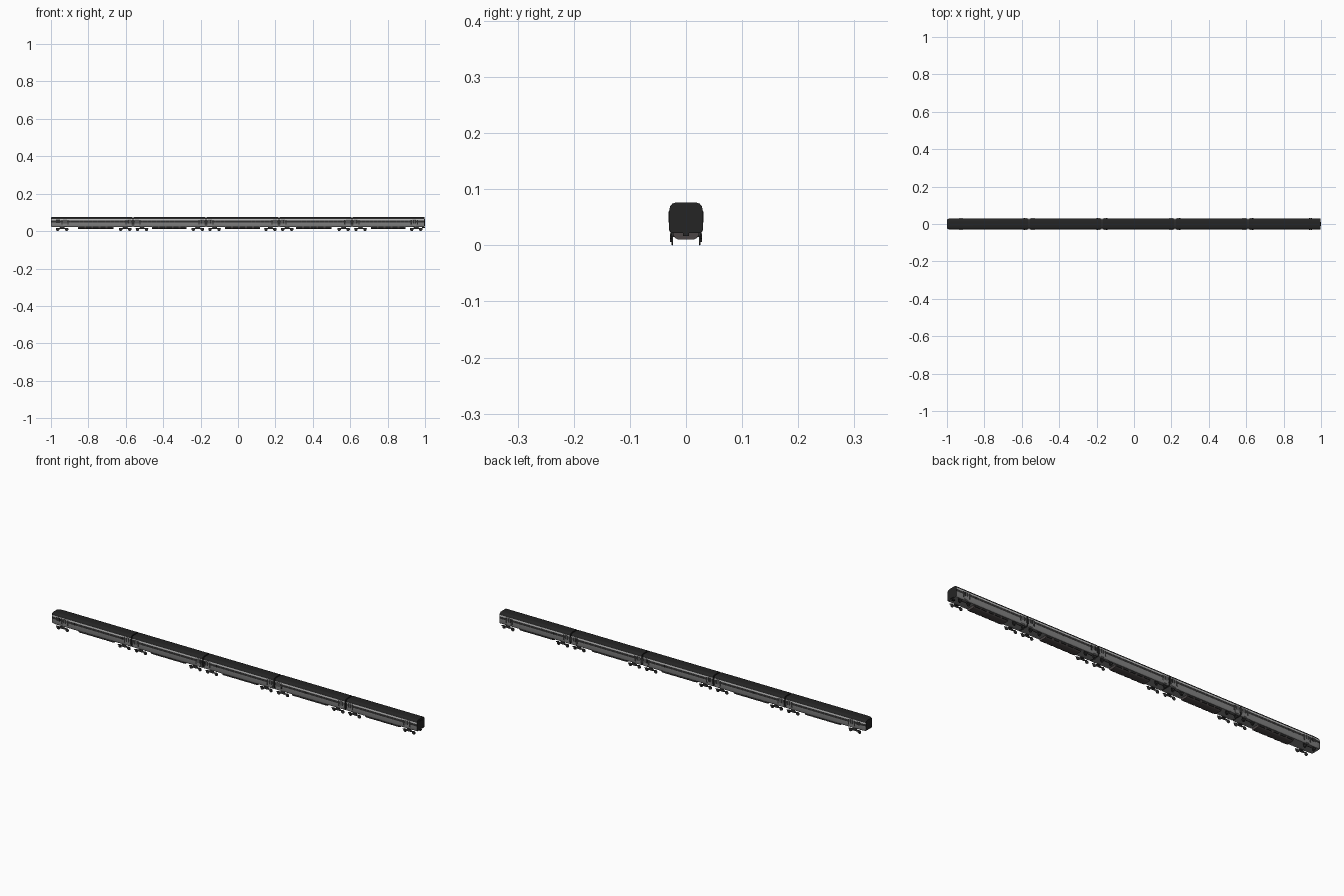
import bpy, bmesh, math

if "Cube" in bpy.data.objects:
    bpy.data.objects.remove(bpy.data.objects["Cube"])

def material(name, v, tint=0.0):
    m = bpy.data.materials.new(name)
    m.diffuse_color = (v + tint, v, v, 1)
    m.use_nodes = True
    m.node_tree.nodes["Principled BSDF"].inputs["Base Color"].default_value = m.diffuse_color
    return m

ROOF = material("roof_dark", 0.018)
GREY = material("body_grey", 0.22)
LIGHT = material("stripe_light", 0.5)
GLASS = material("window_dark", 0.03)
UNDER = material("underframe", 0.06, 0.01)
STEEL = material("running_gear", 0.03)

def finish(bm, name, mats, smooth=False):
    bmesh.ops.recalc_face_normals(bm, faces=bm.faces)
    me = bpy.data.meshes.new(name)
    bm.to_mesh(me)
    bm.free()
    ob = bpy.data.objects.new(name, me)
    bpy.context.collection.objects.link(ob)
    for m in mats:
        me.materials.append(m)
    if smooth:
        bpy.ops.object.select_all(action='DESELECT')
        ob.select_set(True)
        bpy.context.view_layer.objects.active = ob
        bpy.ops.object.shade_smooth_by_angle(angle=math.radians(35))
    return ob

def loft(name, half, sections, seg_mats, mats, cap):
    """Mirror a half profile and loft it through (x, width scale, height scale)."""
    pts = half + [(-y, z) for y, z in reversed(half)]
    segs = seg_mats + [seg_mats[-1]] + seg_mats[::-1] + [seg_mats[0]]
    bm = bmesh.new()
    rings = [[bm.verts.new((x, y * sy, 0.042 + (z - 0.042) * sz)) for y, z in pts]
             for x, sy, sz in sections]
    n = len(pts)
    for a, b in zip(rings, rings[1:]):
        for i in range(n):
            j = (i + 1) % n
            f = bm.faces.new((a[i], a[j], b[j], b[i]))
            f.material_index = segs[i]
    for r in (rings[0], rings[-1]):
        bm.faces.new(r).material_index = cap
    return finish(bm, name, mats, True)

def add_box(bm, x0, x1, y0, y1, z0, z1):
    r = bmesh.ops.create_cube(bm, size=1)
    for v in r['verts']:
        v.co = (x0 + (v.co.x + .5) * (x1 - x0), y0 + (v.co.y + .5) * (y1 - y0),
                z0 + (v.co.z + .5) * (z1 - z0))

def add_prism(bm, outline, y0, y1):
    a = [bm.verts.new((x, y0, z)) for x, z in outline]
    b = [bm.verts.new((x, y1, z)) for x, z in outline]
    n = len(a)
    bm.faces.new(a)
    bm.faces.new(b[::-1])
    for i in range(n):
        bm.faces.new((a[i], b[i], b[(i + 1) % n], a[(i + 1) % n]))

# half cross-section of a carriage, floor to roof crown
BODY = [(0.026, 0.022), (0.0285, 0.0245), (0.0298, 0.03), (0.0302, 0.047),
        (0.0302, 0.058), (0.0296, 0.065), (0.0278, 0.0705), (0.0245, 0.0742),
        (0.019, 0.0761), (0.010, 0.0766)]
BODY_MATS = [0, 0, 0, 2, 1, 3, 3, 3, 3]
POD = [(0.014, 0.0105), (0.019, 0.0125), (0.022, 0.017), (0.0225, 0.0225)]

def bogie(cx, name):
    bm = bmesh.new()
    frame = [(-.034, .013), (-.026, .011), (-.018, .0135), (-.012, .010), (.012, .010),
             (.018, .0135), (.026, .011), (.034, .013), (.034, .0165), (.014, .0175),
             (.011, .0215), (-.011, .0215), (-.014, .0175), (-.034, .0165)]
    outline = [(cx + x, z) for x, z in frame]
    for s in (-1, 1):
        add_prism(bm, outline, s * 0.0262, s * 0.0282)
        # spring and axle boxes, bolster pad up to the floor
        add_box(bm, cx - .008, cx + .008, s * .022, s * .0275, .017, .024)
        for w in (-.024, .024):
            add_box(bm, cx + w - .004, cx + w + .004, s * .0262, s * .0288, .006, .0145)
    finish(bm, name + "_frame", [STEEL])
    # wheels
    bm = bmesh.new()
    for s in (-1, 1):
        for w in (-.024, .024):
            for rad, y0, y1 in ((.0082, .0242, .0262), (.0088, .0234, .0242)):
                ring = [(cx + w + rad * math.cos(a * math.tau / 20),
                         .0088 + rad * math.sin(a * math.tau / 20)) for a in range(20)]
                add_prism(bm, ring, s * y0, s * y1)
    finish(bm, name + "_wheels", [STEEL], True)

joints = [-1.0, -0.561, -0.171, 0.219, 0.609, 1.0]
bogies = [(-.94, -.603), (-.513, -.215), (-.125, .173), (.263, .565), (.655, .953)]
pods = [(-.855, -.665), (-.46, -.275), (-.07, .118), (.31, .50), (.71, .895)]

for i in range(5):
    tag = "car_%d" % (i + 1)
    a = joints[i] + (0.003 if i else 0)
    b = joints[i + 1] - (0.003 if i < 4 else 0.002)
    # body shell, with a rounded cab nose on the leading car
    start = [(a, 1, 1)]
    if i == 0:
        start = [(-1, .80, .88), (-.997, .88, .95), (-.989, .95, .985), (-.975, 1, 1)]
    loft(tag + "_body", BODY, start + [(b, 1, 1)], BODY_MATS,
         [GREY, LIGHT, GLASS, ROOF], 3)

    # window posts, doors and door glass on both sides
    posts, doors, glass = bmesh.new(), bmesh.new(), bmesh.new()
    lo, hi = bogies[i]
    n = 12
    door_x = [a + 0.075 if i == 0 else a + 0.018, b - 0.018 if i < 4 else b - 0.055]
    w0, w1 = door_x[0] + .03, door_x[1] - .03
    for s in (-1, 1):
        for k in range(n + 1):
            x = w0 + (w1 - w0) * k / n
            add_box(posts, x - .0012, x + .0012, s * .0298, s * .0304, .047, .058)
        for x in door_x:
            add_box(doors, x - .010, x + .010, s * .0290, s * .0306, .025, .0625)
            for d in (-.0048, .0048):
                add_box(glass, x + d - .0032, x + d + .0032, s * .0300, s * .0309, .041, .060)
            for d in (-.0165, .0165):
                add_box(glass, x + d - .0035, x + d + .0035, s * .0290, s * .0305, .034, .0605)
    finish(posts, tag + "_window_posts", [UNDER])
    finish(doors, tag + "_doors", [GREY])
    finish(glass, tag + "_door_glass", [GLASS])

    # equipment pod under the floor
    p0, p1 = pods[i]
    loft(tag + "_equipment_pod", POD, [(p0, 1, 1), (p1, 1, 1)], [0, 0, 0], [UNDER], 0)
    bm = bmesh.new()
    for s in (-1, 1):
        for k in range(5):
            x = p0 + (p1 - p0) * (k + .12) / 5
            add_box(bm, x, x + (p1 - p0) * .15, s * .020, s * .0235, .0145, .0225)
    finish(bm, tag + "_equipment_boxes", [STEEL])
    bogie(lo, tag + "_front_bogie")
    bogie(hi, tag + "_rear_bogie")
    # gangway bellows to the next car
    if i < 4:
        loft(tag + "_gangway", BODY, [(b - .001, .8, .85), (joints[i + 1] + .004, .8, .85)],
             [0] * 9, [STEEL], 0)

# cab side windows and windscreen
bm = bmesh.new()
for s in (-1, 1):
    add_box(bm, -.972, -.952, s * .0295, s * .0306, .044, .061)
finish(bm, "cab_side_windows", [GLASS])

# rear end gangway door and coupler
bm = bmesh.new()
add_box(bm, .997, 1.0, -.011, .011, .026, .066)
add_box(bm, .985, 1.0, -.005, .005, .0165, .0225)
finish(bm, "rear_end_door", [ROOF])
